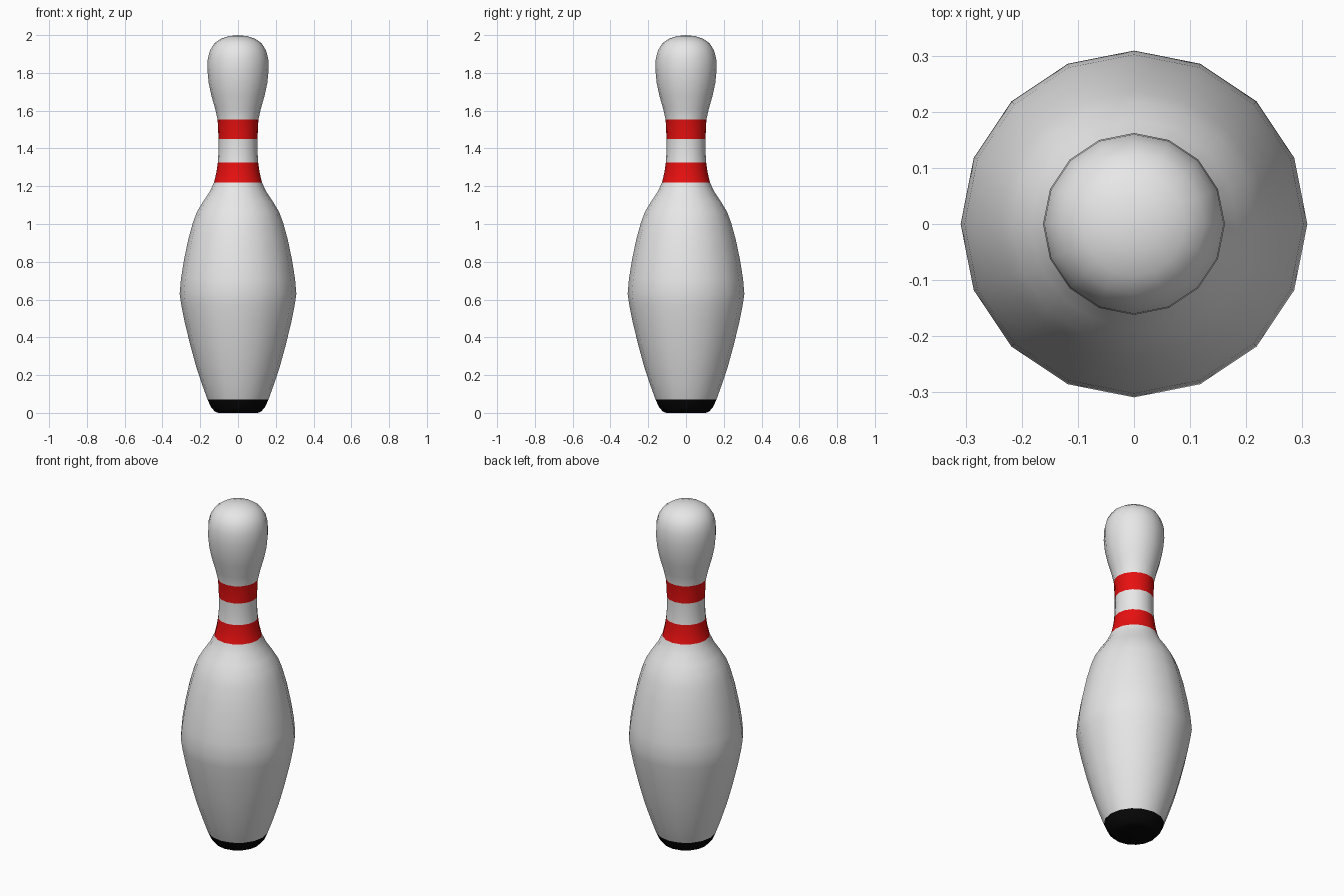
import bpy, bmesh, math

if "Cube" in bpy.data.objects:
    bpy.data.objects.remove(bpy.data.objects["Cube"])

SIDES = 16

def material(name, rgb):
    m = bpy.data.materials.new(name)
    m.diffuse_color = (*rgb, 1)
    m.use_nodes = True
    m.node_tree.nodes["Principled BSDF"].inputs["Base Color"].default_value = m.diffuse_color
    return m

# lathe profile: (radius, height), bottom to top
profile = [
    (0.105, 0.0), (0.123, 0.008), (0.143, 0.03), (0.161, 0.07),
    (0.190, 0.15), (0.223, 0.25), (0.253, 0.36), (0.282, 0.48),
    (0.300, 0.57), (0.309, 0.63), (0.302, 0.71), (0.286, 0.81),
    (0.263, 0.92), (0.238, 1.01), (0.217, 1.065), (0.184, 1.12),
    (0.150, 1.17), (0.127, 1.22), (0.115, 1.27), (0.107, 1.325),
    (0.103, 1.385), (0.103, 1.45), (0.108, 1.553), (0.121, 1.61),
    (0.141, 1.68), (0.155, 1.745), (0.162, 1.815), (0.160, 1.875),
    (0.148, 1.92), (0.125, 1.957), (0.092, 1.98), (0.050, 1.994),
]

bm = bmesh.new()
rings = []
for r, z in profile:
    rings.append([bm.verts.new((r * math.cos(2 * math.pi * i / SIDES),
                                r * math.sin(2 * math.pi * i / SIDES), z))
                  for i in range(SIDES)])
for a, b in zip(rings, rings[1:]):
    for i in range(SIDES):
        j = (i + 1) % SIDES
        bm.faces.new((a[i], a[j], b[j], b[i]))

# flat base and domed crown
bm.faces.new(rings[0][::-1])
tip = bm.verts.new((0, 0, 2.0))
for i in range(SIDES):
    bm.faces.new((rings[-1][i], rings[-1][(i + 1) % SIDES], tip))

# colours by height: black foot, two red neck stripes, white elsewhere
for f in bm.faces:
    z = f.calc_center_median().z
    f.smooth = True
    if z < 0.07:
        f.material_index = 2
    elif 1.22 < z < 1.325 or 1.45 < z < 1.553:
        f.material_index = 1

mesh = bpy.data.meshes.new("pin")
bm.to_mesh(mesh)
bm.free()
for m in (material("white", (0.8, 0.8, 0.8)),
          material("red", (0.8, 0.005, 0.005)),
          material("black", (0.002, 0.002, 0.002))):
    mesh.materials.append(m)
pin = bpy.data.objects.new("pin", mesh)
bpy.context.collection.objects.link(pin)
